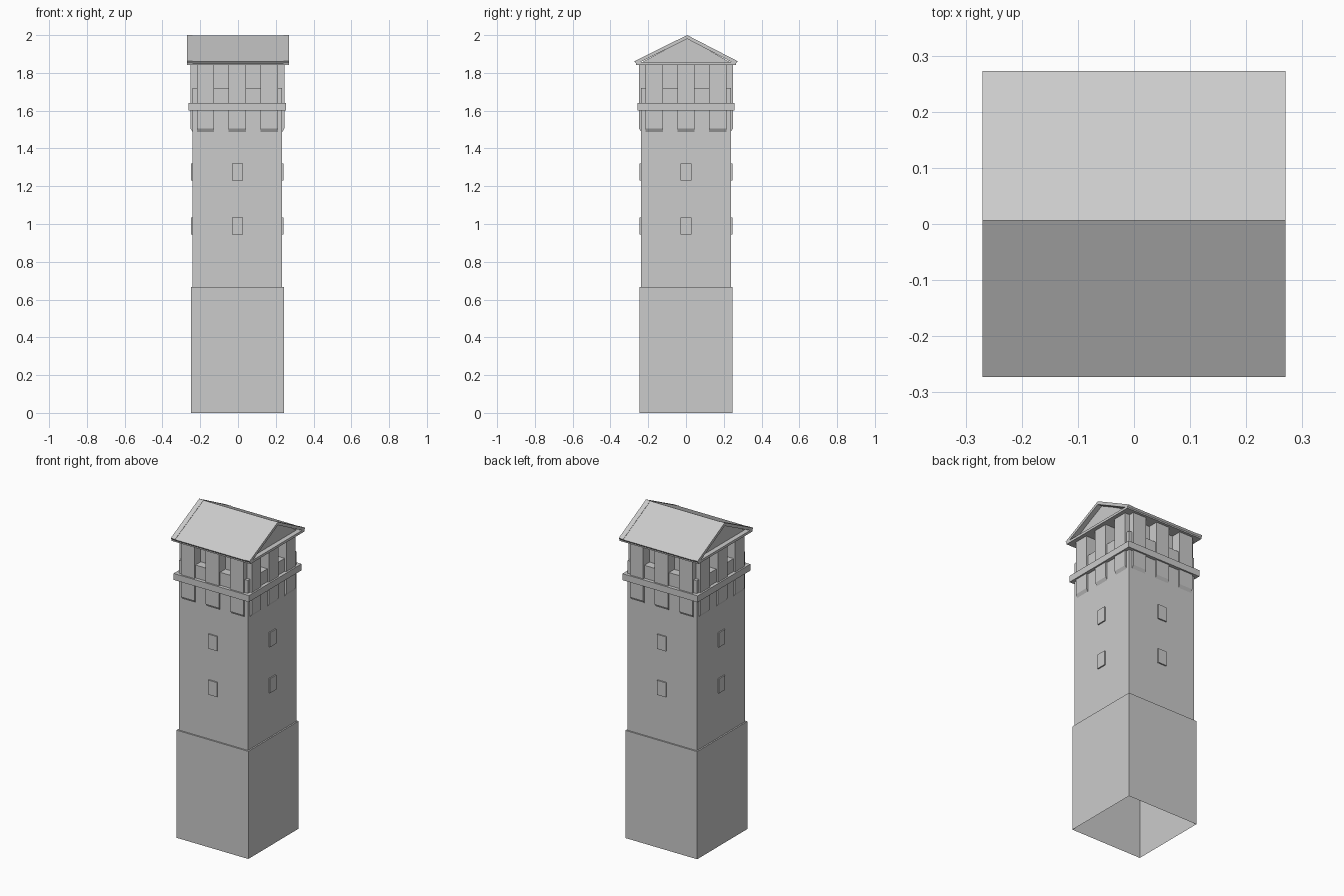
import bpy
import bmesh
from math import pi
from mathutils import Matrix, Vector

cube = bpy.data.objects.get("Cube")
if cube:
    bpy.data.objects.remove(cube, do_unlink=True)

stone = bpy.data.materials.new("grey_stone")
stone.use_nodes = True
GREY = (0.6, 0.6, 0.6, 1)
stone.diffuse_color = GREY
stone.node_tree.nodes["Principled BSDF"].inputs["Base Color"].default_value = GREY

TOWER = Vector((-0.003, 0, 0))   # axis of the masonry
SHAFT, CORE = 0.237, 0.185       # half widths of the shaft and belfry core


def finish(name, bm, matrix=Matrix()):
    bmesh.ops.recalc_face_normals(bm, faces=bm.faces)
    mesh = bpy.data.meshes.new(name)
    bm.to_mesh(mesh)
    bm.free()
    mesh.materials.append(stone)
    obj = bpy.data.objects.new(name, mesh)
    obj.matrix_world = matrix
    bpy.context.collection.objects.link(obj)
    return obj


def loft_square(name, profile, closed=False):
    """Square rings from (half width, height) pairs, joined in order."""
    bm = bmesh.new()
    rings = [[bm.verts.new((sx * r, sy * r, z))
              for sx, sy in ((-1, -1), (1, -1), (1, 1), (-1, 1))] for r, z in profile]
    pairs = list(zip(rings, rings[1:]))
    if closed:
        pairs.append((rings[-1], rings[0]))
    for low, high in pairs:
        for i in range(4):
            j = (i + 1) % 4
            bm.faces.new((low[i], low[j], high[j], high[i]))
    return finish(name, bm, Matrix.Translation(TOWER))


def extrude_profile(name, points, x0, x1, matrix=Matrix()):
    """Extrude a (y, z) outline from x0 to x1."""
    bm = bmesh.new()
    face = bm.faces.new([bm.verts.new((x0, y, z)) for y, z in points])
    out = bmesh.ops.extrude_face_region(bm, geom=[face])
    moved = [v for v in out["geom"] if isinstance(v, bmesh.types.BMVert)]
    bmesh.ops.translate(bm, verts=moved, vec=(x1 - x0, 0, 0))
    return finish(name, bm, matrix)


# Open-bottomed body: plinth, shaft, parapet ledge and belfry core
loft_square("tower_body", [(0.246, 0), (0.246, 0.667), (SHAFT, 0.667),
                           (SHAFT, 1.72), (CORE, 1.72), (CORE, 1.845)])

# String course around the belfry
loft_square("string_course", [(0.23, 1.6), (0.258, 1.6), (0.258, 1.64), (0.23, 1.64)], True)

# Pillars with sloped feet, and two windows, on each side
PILLAR = [(-CORE, 1.845), (-0.248, 1.845), (-0.248, 1.505), (-SHAFT, 1.487), (-CORE, 1.487)]
for name, turn in (("front", 0), ("left", 1), ("back", 2), ("right", 3)):
    place = Matrix.Translation(TOWER) @ Matrix.Rotation(turn * pi / 2, 4, "Z")
    for i in (-1, 0, 1):
        x = i * 0.169
        extrude_profile(f"{name}_pillar", PILLAR, x - 0.046, x + 0.046, place)
    for z in (0.945, 1.23):
        outline = [(-0.23, z), (-0.245, z), (-0.245, z + 0.09), (-0.23, z + 0.09)]
        extrude_profile(f"{name}_window", outline, -0.03, 0.03, place)

# Gabled roof: plate, recessed gable block, two slopes and raised verge strips
RIDGE, EAVE = 0.006, 0.273
extrude_profile("roof_plate", [(-0.265, 1.842), (0.265, 1.842), (0.265, 1.857),
                               (-0.265, 1.857)], -0.27, 0.27)
extrude_profile("gable_block", [(-0.245, 1.85), (0.245, 1.85), (RIDGE, 1.985)], -0.24, 0.24)


def roof_shell(name, drop, x0, x1):
    top = [(-EAVE, 1.862 - drop), (RIDGE, 2 - drop), (EAVE, 1.862 - drop)]
    under = [(0.262, 1.847), (RIDGE, 1.98), (-0.262, 1.847)]
    extrude_profile(name, top + under, x0, x1)


roof_shell("roof_slopes", 0.002, -0.24, 0.24)
roof_shell("left_verge", 0, 0.24, 0.27)
roof_shell("right_verge", 0, -0.27, -0.24)
